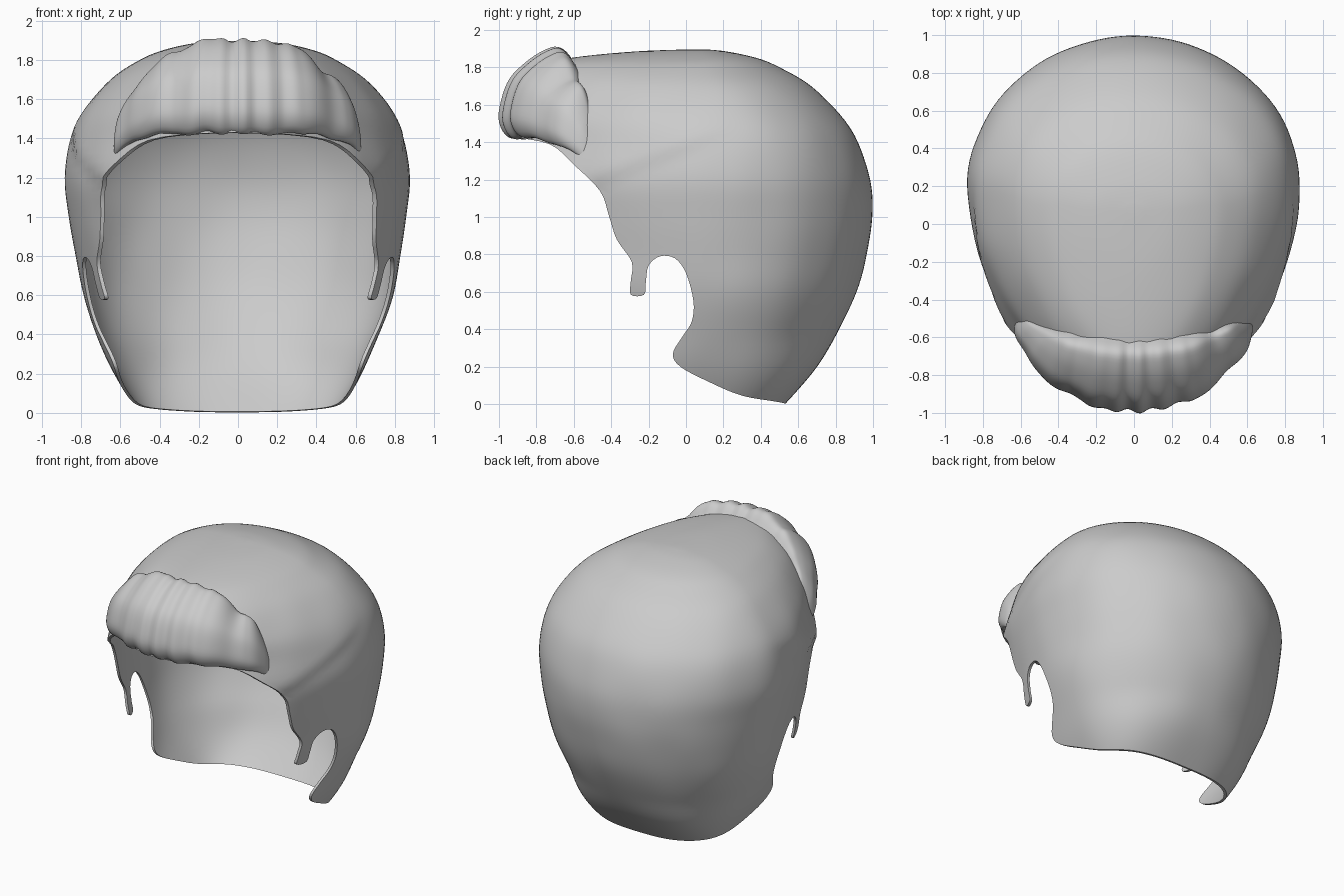
import bpy, bmesh, math
from mathutils import Vector, noise

old = bpy.data.objects.get("Cube")
if old:
    bpy.data.objects.remove(old, do_unlink=True)

hair = bpy.data.materials.new("hair grey")
hair.use_nodes = True
hair.diffuse_color = (0.6, 0.6, 0.6, 1)
hair.node_tree.nodes["Principled BSDF"].inputs["Base Color"].default_value = (0.6, 0.6, 0.6, 1)


def spline(keys, steps, closed=False):
    """Smooth curve through tuples of any length (Catmull-Rom)."""
    n = len(keys)
    pick = (lambda i: keys[i % n]) if closed else (lambda i: keys[max(0, min(n - 1, i))])
    out = []
    for i in range(n if closed else n - 1):
        a, b, c, d = (pick(i + k) for k in (-1, 0, 1, 2))
        for s in range(steps):
            t = s / steps
            out.append([q + t / 2 * (r - p + t * (2*p - 5*q + 4*r - e + t * (3*(q - r) + e - p)))
                        for p, q, r, e in zip(a, b, c, d)])
    if not closed:
        out.append(list(keys[-1]))
    return out


def loft(name, rings):
    """Closed solid skinned over equal rings of points."""
    bm = bmesh.new()
    rows = [[bm.verts.new(p) for p in ring] for ring in rings]
    for lo, hi in zip(rows, rows[1:]):
        for i in range(len(lo)):
            j = (i + 1) % len(lo)
            bm.faces.new((lo[i], lo[j], hi[j], hi[i]))
    bm.faces.new(rows[0])
    bm.faces.new(rows[-1])
    bmesh.ops.recalc_face_normals(bm, faces=bm.faces)
    mesh = bpy.data.meshes.new(name)
    bm.to_mesh(mesh)
    bm.free()
    mesh.materials.append(hair)
    obj = bpy.data.objects.new(name, mesh)
    bpy.context.collection.objects.link(obj)
    return obj


def activate(obj):
    bpy.ops.object.select_all(action='DESELECT')
    obj.select_set(True)
    bpy.context.view_layer.objects.active = obj


def boolean(obj, cutter, operation):
    activate(obj)
    mod = obj.modifiers.new(operation, 'BOOLEAN')
    mod.operation, mod.object, mod.solver = operation, cutter, 'EXACT'
    bpy.ops.object.modifier_apply(modifier=mod.name)
    bpy.data.objects.remove(cutter, do_unlink=True)


def smoothstep(a, b, v):
    t = max(0, min(1, (v - a) / (b - a)))
    return t * t * (3 - 2 * t)


# Level sections: height, half width, back y, front y, y of the widest point
sections = spline([
    (-0.1, 0.42, 0.42, -0.4, 0.1), (0, 0.51, 0.53, -0.5, 0.12),
    (0.2, 0.63, 0.7, -0.65, 0.15), (0.4, 0.72, 0.82, -0.8, 0.18),
    (0.6, 0.79, 0.91, -0.92, 0.2), (0.8, 0.83, 0.965, -0.96, 0.2),
    (1.0, 0.86, 0.995, -1.0, 0.2), (1.2, 0.88, 0.985, -1.02, 0.2),
    (1.4, 0.85, 0.92, -0.93, 0.2), (1.55, 0.78, 0.82, -0.94, 0.18),
    (1.7, 0.65, 0.67, -0.9, 0.15), (1.8, 0.5, 0.5, -0.79, 0.1),
    (1.85, 0.38, 0.38, -0.62, 0.1), (1.885, 0.22, 0.22, -0.28, 0.08),
    (1.897, 0.04, 0.1, 0.03, 0.07)], 5)


def cap_rings(inset):
    rings = []
    for z, w, back, front, mid in sections:
        nape = 0.7 * (1 - smoothstep(0, 0.4, z))
        drop = inset * smoothstep(1.3, 1.85, z) + (inset if z < -0.09 else 0)
        ring = []
        for i in range(112):
            a = math.tau * i / 112
            c, s = math.cos(a), math.sin(a)
            reach = back - mid if s > 0 else mid - front
            # sides run nearly straight towards the brow
            power = 2 / ((2 if s > 0 else 2 - 0.22 * smoothstep(0.2, 0.6, z)) + nape)
            x = math.copysign(abs(c) ** power, c) * max(w - inset, w * 0.6)
            y = mid + math.copysign(abs(s) ** power, s) * max(reach - inset * 1.2, reach * 0.6)
            # swept upper lock stands slightly proud of the temple
            ridge = smoothstep(-0.04, 0.03, z - 1.23 - 0.38 * (y + 0.38))
            ridge *= (1 - smoothstep(-0.1, 0.3, y)) * (1 - smoothstep(1.4, 1.7, z))
            lump = noise.noise(Vector((x * 4, y * 4, z * 2.5))) * 0.009
            push = 1 + lump + 0.02 * ridge
            ring.append((x * push, mid + (y - mid) * push, z - drop))
        rings.append(ring)
    return rings


cap = loft("hair_cap", cap_rings(0))
boolean(cap, loft("cap_hollow", cap_rings(0.018)), 'DIFFERENCE')

# Side outline of the hem: nape, ear notch, sideburn and hairline
hem = spline([
    (0.62, -0.02), (0.5, 0.01), (0.3, 0.045), (0.12, 0.12), (-0.03, 0.2), (-0.07, 0.27),
    (-0.02, 0.36), (0.03, 0.44), (0.04, 0.55), (0.0, 0.7), (-0.06, 0.78),
    (-0.14, 0.79), (-0.2, 0.74), (-0.215, 0.65), (-0.225, 0.585), (-0.295, 0.585),
    (-0.295, 0.66), (-0.29, 0.76), (-0.37, 0.88), (-0.41, 1.0), (-0.46, 1.14),
    (-0.6, 1.28), (-0.73, 1.39), (-0.95, 1.43)], 4)
outline = hem + [(-1.3, 1.45), (-1.3, 2.2), (1.3, 2.2), (1.3, -0.02)]
trim = loft("hem_trim", [[(x, y, z) for y, z in outline] for x in (-1.2, 1.2)])
boolean(cap, trim, 'INTERSECT')

# Rolled fringe: half path of x, y, bottom, height, depth, outward turn
half = [(0, -0.62, 1.425, 0.475, 0.37, 0), (0.16, -0.61, 1.425, 0.47, 0.355, 0.1),
        (0.3, -0.59, 1.425, 0.42, 0.31, 0.2), (0.4, -0.56, 1.41, 0.36, 0.25, 0.4),
        (0.48, -0.53, 1.37, 0.31, 0.18, 0.6), (0.55, -0.5, 1.32, 0.24, 0.11, 0.8),
        (0.58, -0.47, 1.27, 0.15, 0.05, 1.0)]
path = spline([(-x, y, b, h, d, -t) for x, y, b, h, d, t in half[:0:-1]] + half, 12)
roll = spline([(-0.1, 0.7), (0.0, 0.88), (0.17, 1.0), (0.38, 0.96), (0.62, 0.84), (0.85, 0.66),
               (0.97, 0.42), (1.0, 0.18), (0.85, 0.0), (0.55, 0.04), (0.2, 0.3)], 4, True)
rings = []
for x, y, bottom, height, depth, turn in path:
    wave = math.sin(x * 46 + 2 * math.sin(x * 9))
    tuft = noise.noise(Vector((x * 11, 3, 1)))
    ring = []
    for d, h in roll:
        out = d * depth * (1 + 0.035 * wave + 0.06 * tuft)
        z = bottom + h * height + 0.022 * tuft * (1 - h) + (0.012 * wave + 0.03 * tuft) * h ** 3
        ring.append((x + math.sin(turn) * out, y - math.cos(turn) * out, z))
    rings.append(ring)
fringe = loft("rolled_fringe", rings)
boolean(fringe, loft("fringe_seat", cap_rings(0.009)), 'DIFFERENCE')

for part in (cap, fringe):
    activate(part)
    bpy.ops.object.shade_smooth_by_angle(angle=math.radians(50))
